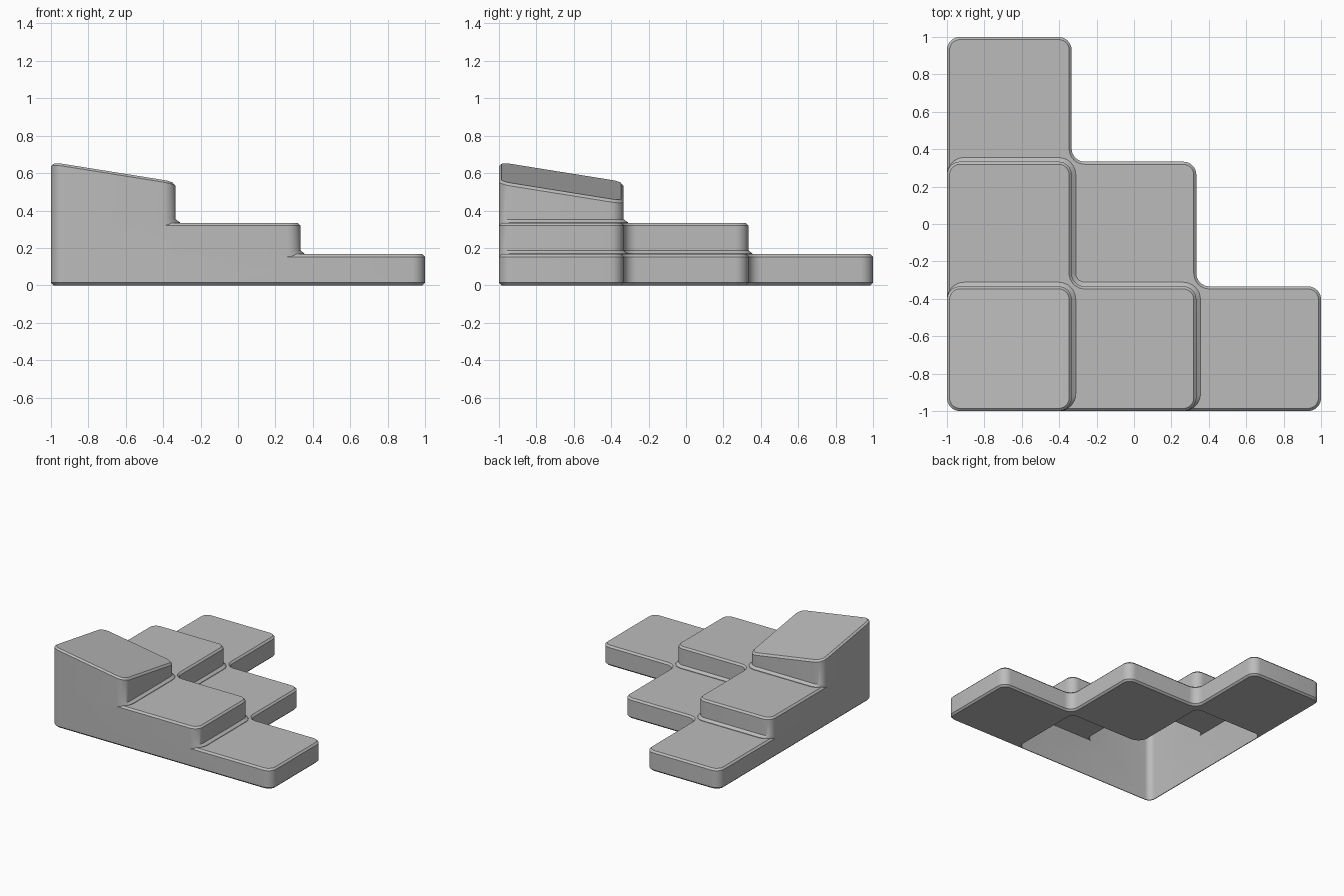
import bpy, bmesh, math
from mathutils import Vector

cube = bpy.data.objects.get("Cube")
if cube:
    bpy.data.objects.remove(cube, do_unlink=True)

T = 1 / 3          # half a tile
STEP = 1 / 6       # height of one step
R = 0.07           # plan corner radius
B = 0.014          # small edge bevel
FLARE = 0.022      # foot fillet where a step meets the one below
WALL = 0.02        # shell thickness of the hollow
SEG = 8

# Plan outlines, counter-clockwise
STAIR = [(-1, -1), (1, -1), (1, -T), (T, -T), (T, T), (-T, T), (-T, 1), (-1, 1)]
ELL = [(-1, -1), (T, -1), (T, -T), (-T, -T), (-T, T), (-1, T)]
TILE = [(-1, -1), (-T, -1), (-T, -T), (-1, -T)]


def outline(corners, grow):
    """Rounded outline; growing outward keeps the two straight outer walls in place."""
    pts, n = [], len(corners)
    # outward normals of the edges
    norms = []
    for i in range(n):
        a, b = Vector(corners[i]), Vector(corners[(i + 1) % n])
        d = (b - a).normalized()
        norms.append(Vector((d.y, -d.x)))
    for i in range(n):
        n0, n1 = norms[i - 1], norms[i]
        convex = n0.x * n1.y - n0.y * n1.x > 0
        p = Vector(corners[i])
        for m in (n0, n1):
            if grow < 0 or m.x + m.y > 0:
                p = p + m * grow
        sign = 1 if convex else -1
        # the shared outer corner never grows
        r = R + sign * (grow if (grow < 0 or i > 0) else 0)
        centre = p - sign * (n0 + n1) * r
        for k in range(SEG + 1):
            t = k / SEG * math.pi / 2
            pts.append(centre + sign * r * (n0 * math.cos(t) + n1 * math.sin(t)))
    return pts


def solid(name, corners, rings):
    """Closed solid from stacked outlines; each ring is (height or height function, grow)."""
    bm = bmesh.new()
    loops = []
    for z, grow in rings:
        loops.append([bm.verts.new((p.x, p.y, z(p) if callable(z) else z))
                      for p in outline(corners, grow)])
    for lo, hi in zip(loops, loops[1:]):
        for i in range(len(lo)):
            j = (i + 1) % len(lo)
            bm.faces.new((lo[i], lo[j], hi[j], hi[i]))
    bm.faces.new(loops[0][::-1])
    bm.faces.new(loops[-1])
    bmesh.ops.recalc_face_normals(bm, faces=bm.faces)
    mesh = bpy.data.meshes.new(name)
    bm.to_mesh(mesh)
    bm.free()
    ob = bpy.data.objects.new(name, mesh)
    bpy.context.collection.objects.link(ob)
    return ob


def combine(target, other, operation):
    """Apply a boolean and discard the helper."""
    mod = target.modifiers.new(operation.title(), 'BOOLEAN')
    mod.operation = operation
    mod.solver = 'EXACT'
    mod.object = other
    bpy.ops.object.select_all(action='DESELECT')
    bpy.context.view_layer.objects.active = target
    target.select_set(True)
    bpy.ops.object.modifier_apply(modifier=mod.name)
    bpy.data.objects.remove(other, do_unlink=True)


def slope(drop):
    """Height of the tilted top, lowered by drop."""
    return lambda p: 0.662 - drop - 0.16 * (p.x + p.y + 2)


def upper_rings(base, wall_top, top):
    return [(base - 0.08, FLARE), (base, FLARE), (base + 0.004, FLARE),
            (base + 0.02, 0), (wall_top, 0), (top, -B)]


# Lowest step with bevelled foot and rim
steps = solid("stepped_corner_block", STAIR,
              [(0, -B), (B, 0), (STEP - B, 0), (STEP, -B)])

# Middle step and tilted top block
middle = solid("middle_step", ELL, upper_rings(STEP, 2 * STEP - B, 2 * STEP))
top = solid("tilted_top_block", TILE, upper_rings(2 * STEP, slope(B), slope(0)))
combine(steps, middle, 'UNION')
combine(steps, top, 'UNION')

# Hollow underside below the two taller steps
for name, plan, ceiling in (("hollow_middle", ELL, 2 * STEP - WALL),
                            ("hollow_top", TILE, slope(WALL))):
    cutter = solid(name, plan, [(-0.1, -WALL), (ceiling, -WALL)])
    cutter.hide_render = True
    combine(steps, cutter, 'DIFFERENCE')

# Single plain grey
grey = bpy.data.materials.new("plain_grey")
grey.use_nodes = True
colour = (0.5, 0.5, 0.5, 1)
grey.diffuse_color = colour
grey.node_tree.nodes["Principled BSDF"].inputs["Base Color"].default_value = colour
steps.data.materials.clear()
steps.data.materials.append(grey)
for poly in steps.data.polygons:
    poly.material_index = 0

bpy.ops.object.select_all(action='DESELECT')
bpy.context.view_layer.objects.active = steps
steps.select_set(True)
bpy.ops.object.shade_smooth_by_angle(angle=math.radians(30))
